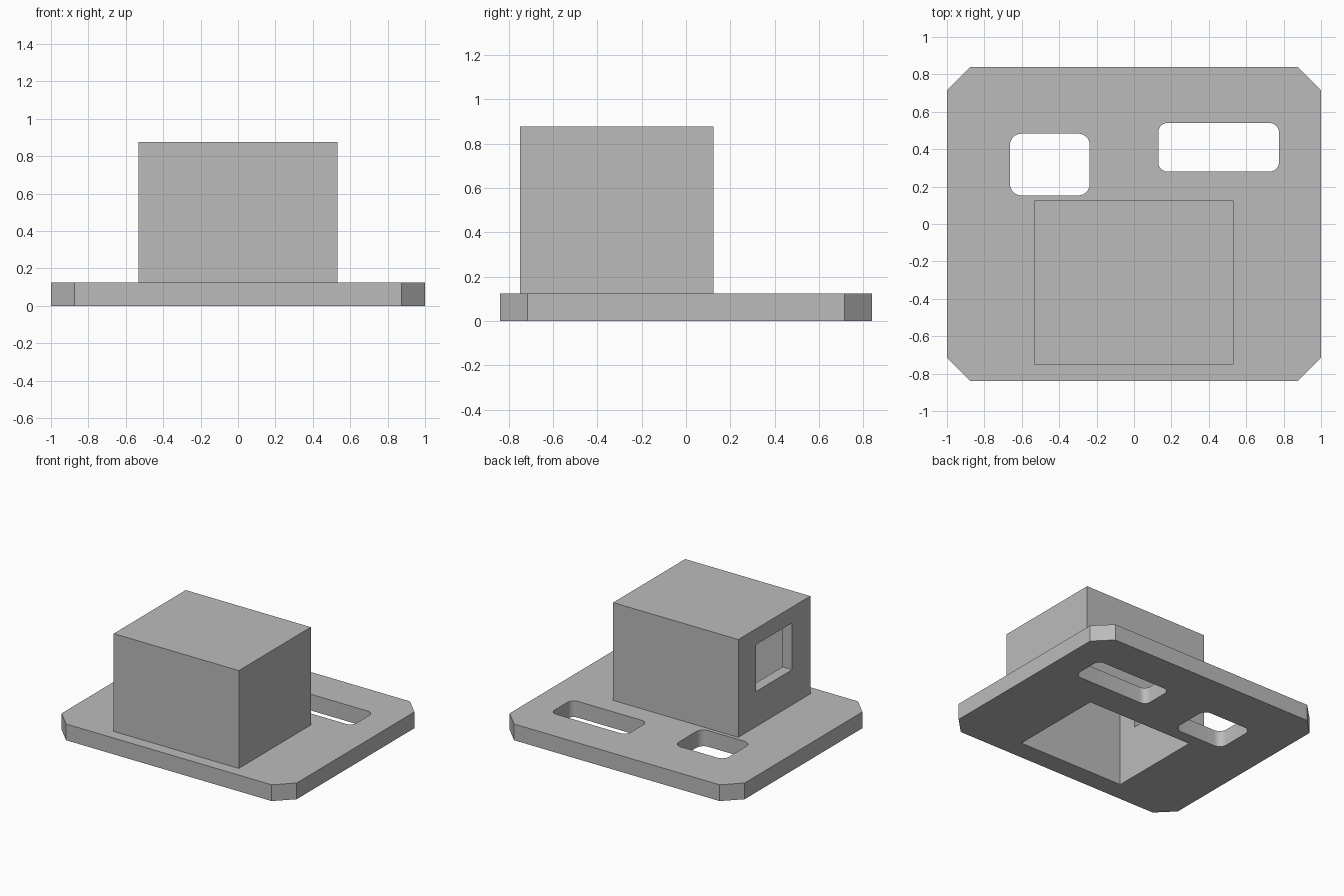
import bpy, bmesh
from math import cos, sin, pi, radians

if "Cube" in bpy.data.objects:
    bpy.data.objects.remove(bpy.data.objects["Cube"])

grey = bpy.data.materials.new("plain_grey")
grey.use_nodes = True
grey.diffuse_color = (0.5, 0.5, 0.5, 1)
grey.node_tree.nodes["Principled BSDF"].inputs["Base Color"].default_value = (0.5, 0.5, 0.5, 1)


def block(name, x, y, z, radius=0, steps=0):
    """Upright prism; corners are square, chamfered (1 step) or rounded."""
    corners = ((x[1], y[1], -1, -1), (x[0], y[1], 1, -1),
               (x[0], y[0], 1, 1), (x[1], y[0], -1, 1))
    bm = bmesh.new()
    ring = []
    for quarter, (cx, cy, sx, sy) in enumerate(corners):
        for i in range(steps + 1):
            a = (quarter + i / max(steps, 1)) * pi / 2
            ring.append(bm.verts.new((cx + radius * (sx + cos(a)),
                                      cy + radius * (sy + sin(a)), z[0])))
    base = bm.faces.new(ring)
    side = bmesh.ops.extrude_face_region(bm, geom=[base])["geom"]
    top = [g for g in side if isinstance(g, bmesh.types.BMVert)]
    bmesh.ops.translate(bm, verts=top, vec=(0, 0, z[1] - z[0]))
    bmesh.ops.recalc_face_normals(bm, faces=bm.faces)
    mesh = bpy.data.meshes.new(name)
    bm.to_mesh(mesh)
    bm.free()
    mesh.materials.append(grey)
    obj = bpy.data.objects.new(name, mesh)
    bpy.context.collection.objects.link(obj)
    return obj


def cut(target, cutter):
    """Subtract the cutter from the target and discard the cutter."""
    cutter.hide_render = True
    mod = target.modifiers.new("cut", "BOOLEAN")
    mod.operation = "DIFFERENCE"
    mod.solver = "EXACT"
    mod.object = cutter
    bpy.context.view_layer.objects.active = target
    bpy.ops.object.modifier_apply(modifier=mod.name)
    bpy.data.objects.remove(cutter)


PLATE_TOP = 0.125
INNER_X, INNER_Y = (-0.45, 0.45), (-0.686, 0.061)

# Base plate with chamfered corners
plate = block("base_plate", (-1, 1), (-0.84, 0.84), (0, PLATE_TOP), 0.125, 1)

# Two rounded slots and the opening under the housing
cut(plate, block("left_slot", (0.13, 0.775), (0.28, 0.54), (-0.1, 0.3), 0.05, 8))
cut(plate, block("right_slot", (-0.663, -0.237), (0.153, 0.483), (-0.1, 0.3), 0.06, 8))
cut(plate, block("plate_opening", INNER_X, INNER_Y, (-0.1, 0.3)))

# Hollow housing, open below, with a window in its right wall
housing = block("housing", (-0.532, 0.532), (-0.75, 0.125), (PLATE_TOP, 0.877))
cut(housing, block("cavity", INNER_X, INNER_Y, (0, 0.81)))
cut(housing, block("window", (-0.7, -0.3), (-0.53, -0.09), (0.395, 0.755)))

# Smooth slot corners, crisp edges elsewhere
for obj in (plate, housing):
    bpy.ops.object.select_all(action="DESELECT")
    obj.select_set(True)
    bpy.context.view_layer.objects.active = obj
    bpy.ops.object.shade_smooth_by_angle(angle=radians(30))
